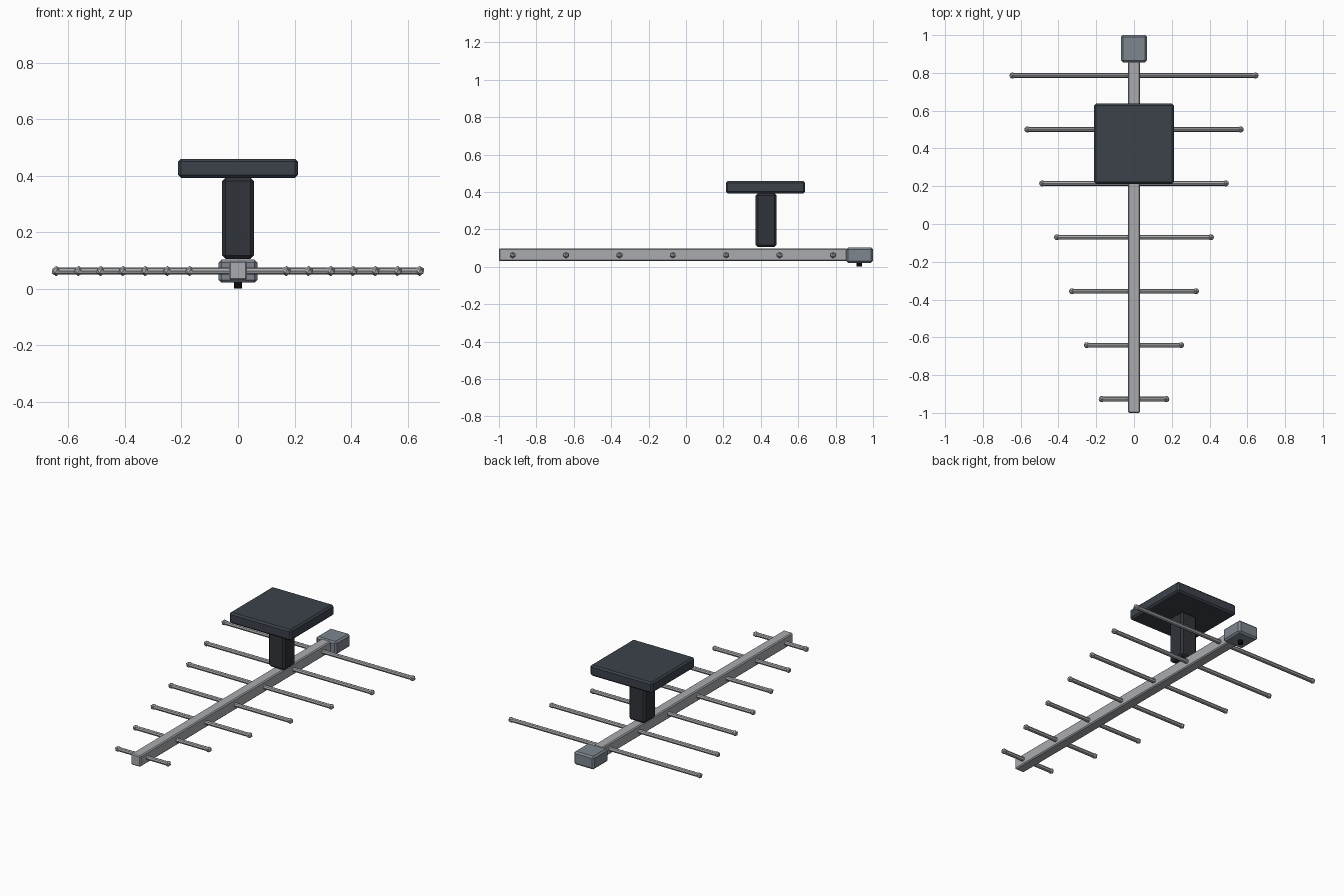
import bpy
from math import pi

if "Cube" in bpy.data.objects:
    bpy.data.objects.remove(bpy.data.objects["Cube"])


def material(name, rgb):
    mat = bpy.data.materials.new(name)
    mat.diffuse_color = (*rgb, 1)
    mat.use_nodes = True
    mat.node_tree.nodes["Principled BSDF"].inputs["Base Color"].default_value = mat.diffuse_color
    return mat


ALLOY = material("alloy", (0.40, 0.41, 0.43))
HOUSING = material("housing_grey", (0.21, 0.24, 0.28))
PLASTIC = material("dark_plastic", (0.045, 0.055, 0.07))
STEM = material("stem_plastic", (0.03, 0.033, 0.042))
BLACK = material("black", (0.005, 0.005, 0.006))


def box(name, lo, hi, mat, bevel):
    """Chamfered box between two corners."""
    bpy.ops.mesh.primitive_cube_add(
        size=1, location=[(a + b) / 2 for a, b in zip(lo, hi)])
    ob = bpy.context.object
    ob.name = name
    ob.scale = [b - a for a, b in zip(lo, hi)]
    bpy.ops.object.transform_apply(location=False, rotation=False, scale=True)
    mod = ob.modifiers.new("chamfer", 'BEVEL')
    mod.width = bevel
    mod.segments = 1
    ob.data.materials.append(mat)
    return ob


def rod(name, radius, length, loc, mat, rot=(0, 0, 0), sides=8):
    bpy.ops.mesh.primitive_cylinder_add(
        vertices=sides, radius=radius, depth=length, location=loc, rotation=rot)
    ob = bpy.context.object
    ob.name = name
    ob.data.materials.append(mat)
    return ob


# Boom and feed housing at its rear end
box("boom", (-0.032, -1.0, 0.030), (0.032, 0.862, 0.098), ALLOY, 0.006)
box("feed_housing", (-0.069, 0.856, 0.021), (0.069, 1.0, 0.102), HOUSING, 0.01)
rod("cable_connector", 0.014, 0.03, (0, 0.926, 0.015), BLACK)

# Mounting stem and plate
box("mount_stem", (-0.056, 0.372, 0.105), (0.056, 0.484, 0.393), STEM, 0.012)
box("mount_plate", (-0.212, 0.213, 0.392), (0.212, 0.637, 0.459), PLASTIC, 0.01)

# Seven tapering crosswise elements with faceted end caps
Z = 0.062
for i in range(7):
    y = -0.927 + i * 0.2855
    half = 0.171 + i * 0.0787
    rod(f"element_{i + 1}", 0.0128, 2 * half, (0, y, Z), ALLOY, (0, pi / 2, 0))
    for side, s in (("left", -1), ("right", 1)):
        bpy.ops.mesh.primitive_ico_sphere_add(
            subdivisions=1, radius=0.018, location=(s * half, y, Z))
        cap = bpy.context.object
        cap.name = f"element_{i + 1}_cap_{side}"
        cap.data.materials.append(ALLOY)
